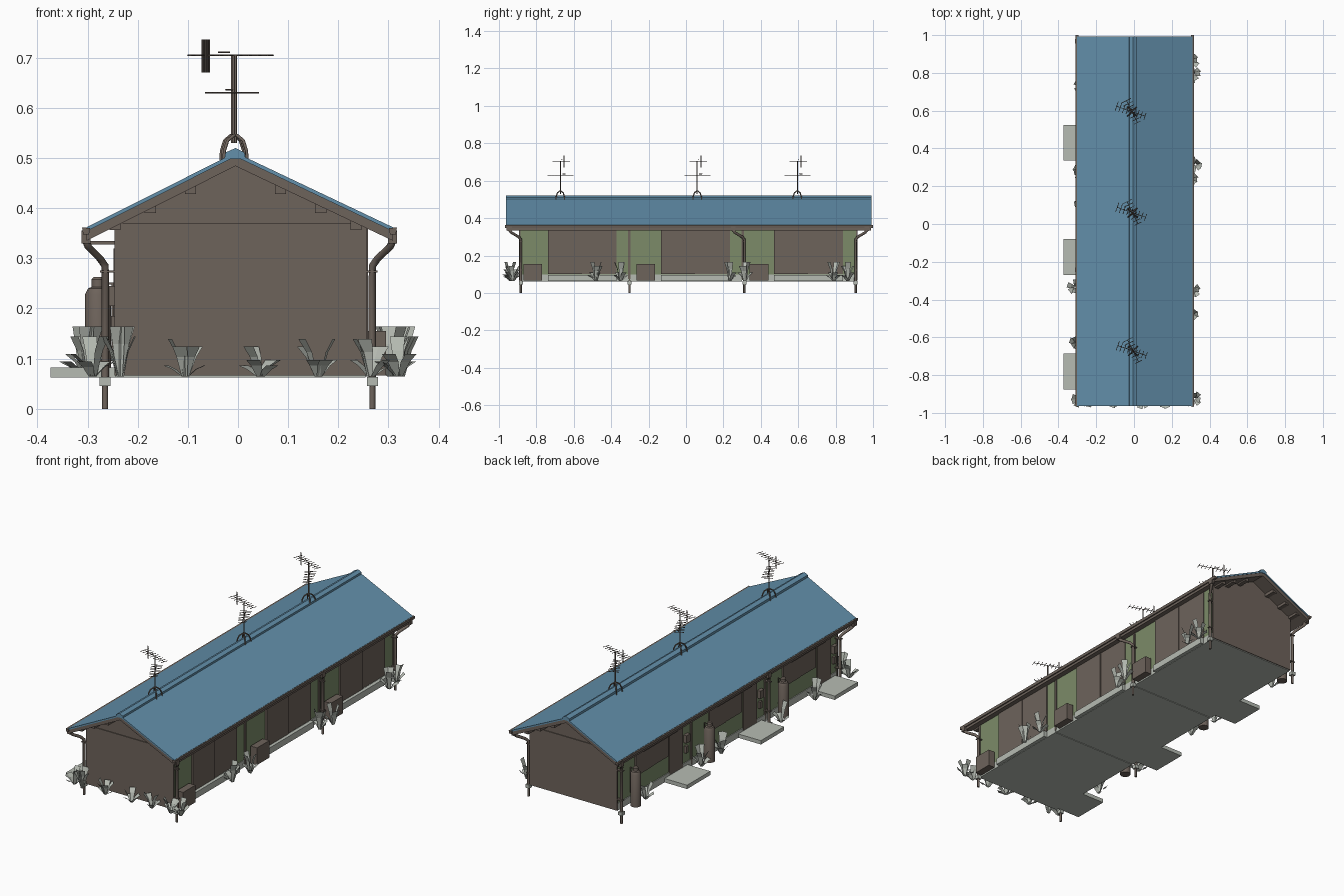
import bpy, bmesh, math, random
from mathutils import Vector, Matrix

if "Cube" in bpy.data.objects:
    bpy.data.objects.remove(bpy.data.objects["Cube"])

random.seed(4)


def material(name, rgb):
    m = bpy.data.materials.new(name)
    m.diffuse_color = (*rgb, 1)
    m.use_nodes = True
    m.node_tree.nodes["Principled BSDF"].inputs["Base Color"].default_value = m.diffuse_color
    return m


BLUE = material("roof blue", (0.125, 0.28, 0.41))
BROWN = material("dull brown", (0.155, 0.125, 0.105))
GREEN = material("wall green", (0.20, 0.26, 0.14))
GREY = material("pale grey", (0.47, 0.50, 0.45))


def finish(bm, name, *mats):
    mesh = bpy.data.meshes.new(name)
    bm.to_mesh(mesh)
    bm.free()
    for m in mats:
        mesh.materials.append(m)
    ob = bpy.data.objects.new(name, mesh)
    bpy.context.collection.objects.link(ob)
    return ob


def boxes(name, mat, items):
    """Each item is (x0, x1, y0, y1, z0, z1)."""
    bm = bmesh.new()
    for x0, x1, y0, y1, z0, z1 in items:
        mx = Matrix.Translation(((x0 + x1) / 2, (y0 + y1) / 2, (z0 + z1) / 2))
        mx = mx @ Matrix.Diagonal((x1 - x0, y1 - y0, z1 - z0, 1))
        bmesh.ops.create_cube(bm, size=1, matrix=mx)
    return finish(bm, name, mat)


def prism(name, pts, y0, y1, *mats):
    """Extrude an x-z profile along y."""
    bm = bmesh.new()
    face = bm.faces.new([bm.verts.new((x, y0, z)) for x, z in pts])
    ext = bmesh.ops.extrude_face_region(bm, geom=[face])
    vs = [v for v in ext["geom"] if isinstance(v, bmesh.types.BMVert)]
    bmesh.ops.translate(bm, verts=vs, vec=(0, y1 - y0, 0))
    bmesh.ops.recalc_face_normals(bm, faces=bm.faces)
    return finish(bm, name, *mats)


def tubes(name, mat, paths, radius, res=2):
    cu = bpy.data.curves.new(name, "CURVE")
    cu.dimensions = "3D"
    cu.bevel_depth, cu.bevel_resolution, cu.use_fill_caps = radius, res, True
    for path in paths:
        sp = cu.splines.new("POLY")
        sp.points.add(len(path) - 1)
        for p, co in zip(sp.points, path):
            p.co = (*co, 1)
    cu.materials.append(mat)
    ob = bpy.data.objects.new(name, cu)
    bpy.context.collection.objects.link(ob)
    return ob


UNITS = (0.605, 0.0, -0.605)          # centres of the three dwellings
WL, WR, WF, WB = -0.24, 0.25, -0.89, 0.912   # wall planes
AX = -0.005                            # ridge line
RF, RB = -0.963, 0.993                 # roof ends


def chevron(top, thick):
    l, r = (-0.302, 0.362), (0.309, 0.362)
    up = [(l[0], l[1] - top), (AX, 0.511 - top), (r[0], r[1] - top)]
    return up + [(x, z - thick) for x, z in reversed(up)]


# walls: gable ends brown, long sides green
walls = prism("walls", [(WL, 0.07), (WR, 0.07), (WR, 0.372), (AX, 0.488), (WL, 0.376)],
              WF, WB, GREEN, BROWN)
for p in walls.data.polygons:
    p.material_index = 1 if abs(p.normal.y) > 0.5 else 0

# roof
prism("roof_sheet", chevron(0, 0.008), RF, RB, BLUE)
prism("roof_boards", chevron(0.007, 0.02), RF + 0.003, RB - 0.003, BROWN)
prism("ridge_cap", [(AX - 0.022, 0.498), (AX - 0.02, 0.511), (AX, 0.52),
                    (AX + 0.018, 0.511), (AX + 0.02, 0.498)], RF, RB, BLUE)
prism("left_gutter", [(-0.311, 0.362), (-0.309, 0.348), (-0.297, 0.348), (-0.295, 0.36)],
      RF - 0.004, 1.0, BROWN)
prism("right_gutter", [(0.317, 0.362), (0.315, 0.348), (0.303, 0.348), (0.301, 0.36)],
      RF - 0.004, 1.0, BROWN)

# purlin ends under the gable overhangs
purlins = []
for dx in (-0.24, -0.17, -0.09, 0.09, 0.17, 0.24):
    z = 0.486 - abs(dx) * 0.482
    for y0, y1 in ((RF + 0.02, WF), (WB, RB - 0.02)):
        purlins.append((AX + dx - 0.011, AX + dx + 0.011, y0, y1, z - 0.014, z + 0.006))
boxes("purlin_ends", BROWN, purlins)

# foundation, one slab per dwelling, with pale plinth strips
edges = [(WB, 0.304), (0.3, -0.3), (-0.304, WF)]
boxes("foundation", GREY, [(WL - 0.004, WR + 0.004, b, a, 0.062, 0.098) for a, b in edges])
boxes("gable_lower_wall", BROWN, [(WL - 0.006, WR + 0.006, WF - 0.004, WF, 0.085, 0.1),
                                  (WL - 0.006, WR + 0.006, WB, WB + 0.004, 0.066, 0.1)])
boxes("party_wall_trim", BROWN, [(WL - 0.006, WR + 0.006, y - 0.006, y + 0.006, 0.075, 0.36)
                                 for y in (0.303, -0.303)])
boxes("corner_trim", BROWN, [(WL - 0.006, WR + 0.006, y - 0.004, y + 0.004, 0.066, 0.37)
                             for y in (WF, WB)])

sliding, sills, coolers, grilles = [], [], [], []
steps, doors, windows, awnings, meters = [], [], [], [], []
for c in UNITS:
    y = c + 0.05
    # right side: two sliding panels, sill step, cooler box
    sliding += [(WR, WR + 0.009, y - 0.184, y - 0.002, 0.1, 0.365),
                (WR, WR + 0.005, y - 0.002, y + 0.184, 0.1, 0.365)]
    sills.append((WR, WR + 0.022, y - 0.184, y + 0.184, 0.064, 0.097))
    coolers.append((WR + 0.008, WR + 0.045, c - 0.265, c - 0.165, 0.066, 0.155))
    # left side: door with step, window with awning, meters
    d = c - 0.175
    steps.append((-0.374, WL, d - 0.095, d + 0.095, 0.062, 0.082))
    doors.append((WL - 0.006, WL, d - 0.055, d + 0.055, 0.085, 0.32))
    windows += [(WL - 0.008, WL, c + 0.025, c + 0.16, 0.185, 0.32),
                (WL - 0.005, WL, c - 0.11, c + 0.025, 0.185, 0.32)]
    awnings.append((-0.298, WL, c - 0.115, c + 0.165, 0.328, 0.335))
    meters += [(-0.258, WL, c - 0.272, c - 0.242, 0.205, 0.245),
               (-0.253, WL, c - 0.265, c - 0.247, 0.15, 0.185)]
boxes("sliding_panels", BROWN, sliding)
boxes("panel_sills", GREY, sills)
boxes("cooler_boxes", BROWN, coolers)
boxes("door_steps", GREY, steps)
boxes("doors", BROWN, doors)
boxes("rear_windows", BROWN, windows)
boxes("window_awnings", BROWN, awnings)
boxes("meter_boxes", BROWN, meters)

# gas cylinders: lathe of a short profile
bm = bmesh.new()
for c in UNITS:
    prof = [(0, 0.062), (0.026, 0.062), (0.026, 0.228), (0.02, 0.24), (0.013, 0.243),
            (0.013, 0.258), (0.009, 0.263), (0, 0.263)]
    vs = [bm.verts.new((-0.279 + r, c + 0.205, z)) for r, z in prof]
    es = [bm.edges.new(pair) for pair in zip(vs, vs[1:])]
    bmesh.ops.spin(bm, geom=vs + es, cent=(-0.279, c + 0.205, 0), axis=(0, 0, 1),
                   angle=math.tau, steps=14)
bmesh.ops.remove_doubles(bm, verts=bm.verts, dist=1e-5)
bmesh.ops.recalc_face_normals(bm, faces=bm.faces)
tank = finish(bm, "gas_cylinders", BROWN)
bpy.context.view_layer.objects.active = tank
tank.select_set(True)
bpy.ops.object.shade_smooth_by_angle()
tubes("gas_pipes", BROWN, [[(-0.279, c + 0.205, 0.25), (-0.25, c + 0.205, 0.25),
                            (-0.25, c + 0.205, 0.12)] for c in UNITS], 0.003, 1)

# downpipes with swan necks, hoppers, drains and clips
pipes, legs, drains, hoppers, clips = [], [], [], [], []
for side, ys in ((1, ((-0.883, -0.06), (0.312, -0.06), (0.907, 0.06))),
                 (-1, ((-0.883, -0.06), (-0.302, 0.06), (0.907, 0.06)))):
    xi, xo = (0.268, 0.308) if side > 0 else (-0.265, -0.303)
    for y, dy in ys:
        t = y + dy
        pipes.append([(xo, t, 0.352), (xo, t, 0.334), (xo * 0.985, t - dy * 0.15, 0.323),
                      (xi * 1.04, y + dy * 0.2, 0.3), (xi, y, 0.285), (xi, y, 0.06)])
        legs.append([(xi, y, 0.06), (xi, y, 0)])
        drains.append((xi - 0.011, xi + 0.011, y - 0.011, y + 0.011, 0.045, 0.063))
        hoppers.append((xo - 0.009, xo + 0.009, t - 0.012, t + 0.012, 0.33, 0.356))
        wall = WR if side > 0 else WL
        for z in (0.274, 0.122):
            clips.append((min(wall, xi - 0.01), max(wall, xi + 0.01),
                          y - 0.009, y + 0.009, z - 0.002, z + 0.002))
tubes("downpipes", BROWN, pipes, 0.0075)
tubes("downpipe_legs", BROWN, legs, 0.006)
boxes("drain_collars", GREY, drains)
boxes("gutter_hoppers", BROWN, hoppers)
boxes("pipe_clips", BROWN, clips)

# roof aerials: arched legs, mast and two booms with cross rods
masts, rods = [], []
for i, ay in enumerate((0.595, 0.06, -0.672)):
    o = Vector((-0.008 + (i - 1) * 0.003, ay, 0))
    masts.append([o + Vector((0, 0, 0.53)), o + Vector((0, 0, 0.705))])
    for k in range(4):
        a = math.pi / 4 + k * math.pi / 2
        h = Vector((math.cos(a), math.sin(a), 0))
        masts.append([o + h * r + Vector((0, 0, z)) for r, z in
                      ((0.033, 0.496), (0.031, 0.515), (0.022, 0.535), (0.003, 0.546))])
    for z, d, a, b, n, half in ((0.705, (0.95, -0.33), -0.085, 0.073, 9, 0.026),
                                (0.63, (0.45, -0.89), -0.065, 0.065, 8, 0.028)):
        d = Vector((*d, 0))
        side = Vector((-d.y, d.x, 0))
        up = Vector((0, 0, z))
        rods.append([o + up + d * a, o + up + d * b])
        for k in range(n):
            p = o + up + d * (a + (b - a) * k / (n - 1))
            w = half * (1 - 0.3 * k / (n - 1))
            rods.append([p - side * w, p + side * w])
        if z > 0.7:                    # upright reflector bars
            for s in (-0.055, -0.063):
                p = o + up + d * s
                rods.append([p - Vector((0, 0, 0.034)), p + Vector((0, 0, 0.031))])
        rods.append([o + up + d * -0.03 + Vector((0, 0, 0.006)),
                     o + up + d * -0.012 + Vector((0, 0, 0.006))])
tubes("aerial_masts", BROWN, masts, 0.0032, 1)
tubes("aerial_rods", BROWN, rods, 0.0016, 0)

# garden plants: fans of broad bent leaves
spots = [(-0.29, -0.925), (-0.235, -0.94), (-0.105, -0.935), (0.045, -0.935), (0.16, -0.935),
         (0.265, -0.93), (0.32, -0.925), (0.305, -0.48), (0.315, -0.35), (0.305, 0.235),
         (0.325, 0.315), (0.315, 0.79), (0.305, 0.865), (-0.31, -0.335), (-0.3, -0.63),
         (-0.285, 0.28), (-0.28, 0.73), (-0.28, 0.11)]
bm = bmesh.new()
for n, (x, y) in enumerate(spots):
    small = 0.75 if 2 <= n <= 5 else 1
    for k in range(7):
        a = k * math.tau / 7 + random.uniform(-0.3, 0.3)
        tall = random.choice((0.03, 0.045, 0.08, 0.1)) * small
        reach = (0.052 - tall * 0.2) * random.uniform(0.8, 1.0)
        out, side = Vector((math.cos(a), math.sin(a), 0)), Vector((-math.sin(a), math.cos(a), 0))
        rows = []
        for r, z, w in ((0.005, 0.0, 0.006), (reach * 0.55, tall * 0.65, 0.012),
                        (reach, tall, 0.015)):
            mid = Vector((x, y, 0.064 + z)) + out * r
            rows.append([bm.verts.new(mid - side * w), bm.verts.new(mid + side * w)])
        for lo, hi in zip(rows, rows[1:]):
            bm.faces.new((lo[0], lo[1], hi[1], hi[0]))
finish(bm, "garden_plants", GREY)
